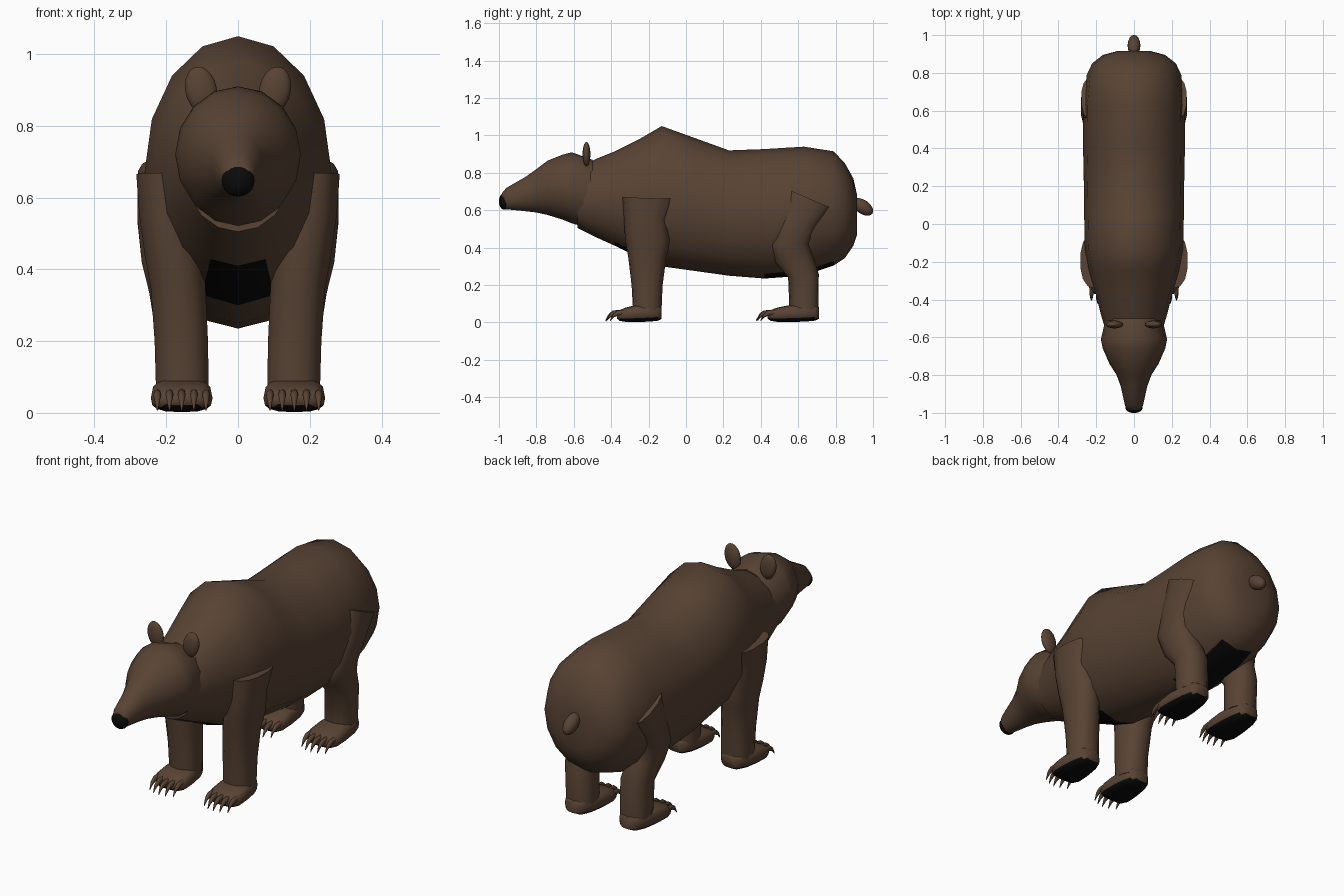
import bpy, bmesh
from math import sin, cos, pi, copysign, radians
from mathutils import Vector, Matrix

cube = bpy.data.objects.get("Cube")
if cube:
    bpy.data.objects.remove(cube, do_unlink=True)


def material(name, colour):
    m = bpy.data.materials.new(name)
    m.use_nodes = True
    m.diffuse_color = colour
    bsdf = m.node_tree.nodes["Principled BSDF"]
    bsdf.inputs["Base Color"].default_value = colour
    bsdf.inputs["Roughness"].default_value = 0.9
    return m


BROWN = material("brown_fur", (0.098, 0.056, 0.034, 1))
BLACK = material("black_skin", (0.003, 0.003, 0.003, 1))
made = []


def finish(name, bm, mats):
    bmesh.ops.recalc_face_normals(bm, faces=bm.faces)
    me = bpy.data.meshes.new(name)
    bm.to_mesh(me)
    bm.free()
    for m in mats:
        me.materials.append(m)
    ob = bpy.data.objects.new(name, me)
    bpy.context.collection.objects.link(ob)
    made.append(ob)
    return ob


def loft(name, rings, sides=16, power=1.0, mats=(BROWN,), dark=None):
    """Skin a tube through rings of (centre, half axis, half axis)."""
    bm = bmesh.new()
    loops = []
    for c, u, v in rings:
        loop = []
        for i in range(sides):
            a = 2 * pi * i / sides
            s, k = (copysign(abs(f) ** power, f) for f in (sin(a), cos(a)))
            loop.append(bm.verts.new(Vector(c) + Vector(u) * s + Vector(v) * k))
        loops.append(loop)
    for p, q in zip(loops, loops[1:]):
        for i in range(sides):
            j = (i + 1) % sides
            bm.faces.new((p[i], p[j], q[j], q[i]))
    bm.faces.new(loops[0])
    bm.faces.new(loops[-1])
    bmesh.ops.recalc_face_normals(bm, faces=bm.faces)
    if dark:
        for f in bm.faces:
            f.material_index = int(dark(f.calc_center_median(), f.normal))
    return finish(name, bm, mats)


def along_y(name, sections, x=0, y0=0, **kw):
    """Sections run front to back: (y, top, bottom, half width)."""
    rings = [((x, y0 + y, (t + b) / 2), (w, 0, 0), (0, 0, (t - b) / 2))
             for y, t, b, w in sections]
    return loft(name, rings, **kw)


def limb(name, sections, side):
    """Sections run downwards: (z, x, y, x radius, y radius, slope)."""
    rings = [((x * side, y, z), (rx * side, 0, 0), (0, ry, ry * slope))
             for z, x, y, rx, ry, slope in sections]
    return loft(name, rings, sides=14, power=0.85)


def ball(name, centre, radii, mat, tilt=0, axis='X'):
    bm = bmesh.new()
    bmesh.ops.create_uvsphere(bm, u_segments=16, v_segments=10, radius=1)
    bm.transform(Matrix.Translation(centre)
                 @ Matrix.Rotation(radians(tilt), 4, axis)
                 @ Matrix.Diagonal((*radii, 1)))
    return finish(name, bm, (mat,))


# Torso, with bare dark skin between each pair of legs
def bare_skin(c, n):
    return (n.z < -0.5 and abs(c.x) < 0.1
            and (-0.38 < c.y < -0.13 or 0.42 < c.y < 0.79))


along_y("torso", [
    (-.58, .82, .505, .145), (-.48, .875, .455, .175), (-.38, .915, .41, .2),
    (-.25, .98, .345, .238), (-.13, 1.05, .30, .26), (.05, .985, .275, .264),
    (.23, .92, .25, .266), (.42, .927, .235, .27), (.63, .94, .25, .268),
    (.79, .915, .305, .25), (.85, .85, .345, .222), (.895, .77, .41, .165),
    (.915, .68, .47, .09)], mats=(BROWN, BLACK), dark=bare_skin)

# Head and muzzle
along_y("head", [
    (-.985, .69, .61, .037), (-.96, .72, .605, .048), (-.86, .777, .595, .07),
    (-.80, .82, .588, .092), (-.74, .865, .575, .13), (-.66, .897, .55, .165),
    (-.61, .91, .53, .175), (-.50, .87, .50, .15)])
ball("nose", (0, -.972, .647), (.046, .029, .044), BLACK)

# Tail
ball("tail", (0, .945, .618), (.034, .063, .037), BROWN, tilt=-35)

FRONT_LEG = [
    (.665, .205, -.195, .08, .147, -.03), (.55, .195, -.215, .082, .117, 0),
    (.44, .178, -.203, .084, .122, 0), (.35, .167, -.207, .078, .102, 0),
    (.2, .158, -.208, .076, .083, 0), (.06, .155, -.207, .075, .076, 0)]
HIND_LEG = [
    (.66, .21, .665, .07, .12, -.43), (.54, .205, .605, .077, .1, -.25),
    (.42, .19, .555, .08, .105, 0), (.34, .172, .578, .077, .1, .2),
    (.25, .16, .628, .075, .082, .1), (.07, .155, .63, .074, .077, 0)]

# Paw from toe to heel, as fractions of its length
PAW = [(0, .05, .022, .055), (.06, .066, .009, .074), (.2, .08, .003, .086),
       (.45, .094, .002, .084), (.75, .096, .005, .074), (.93, .095, .01, .058),
       (1, .082, .02, .04)]
CLAW = [(.02, .068, .04, .011), (-.02, .064, .036, .011),
        (-.042, .048, .026, .008), (-.06, .014, .006, .002)]

for label, side in (("left", 1), ("right", -1)):
    # Ears
    ball(label + "_ear", (side * .103, -.532, .9), (.044, .021, .066), BROWN,
         tilt=side * 12, axis='Y')

    # Legs, paws with dark soles, and claws
    for end, leg, toe, length in (("front", FRONT_LEG, -.37, .24),
                                  ("hind", HIND_LEG, .435, .275)):
        tag = label + "_" + end
        limb(tag + "_leg", leg, side)
        along_y(tag + "_paw", [(t * length, a, b, w) for t, a, b, w in PAW],
                x=side * .157, y0=toe, power=0.65, mats=(BROWN, BLACK),
                dark=lambda c, n: n.z < -0.6)
        for i in range(-2, 3):
            along_y(f"{tag}_claw_{i + 3}", CLAW, x=side * (.157 + i * .034),
                    y0=toe + .006 * i * i, sides=8)

# Smooth shading with sharp rims
bpy.ops.object.select_all(action='DESELECT')
for ob in made:
    ob.select_set(True)
bpy.context.view_layer.objects.active = made[0]
bpy.ops.object.shade_smooth_by_angle(angle=radians(55))
